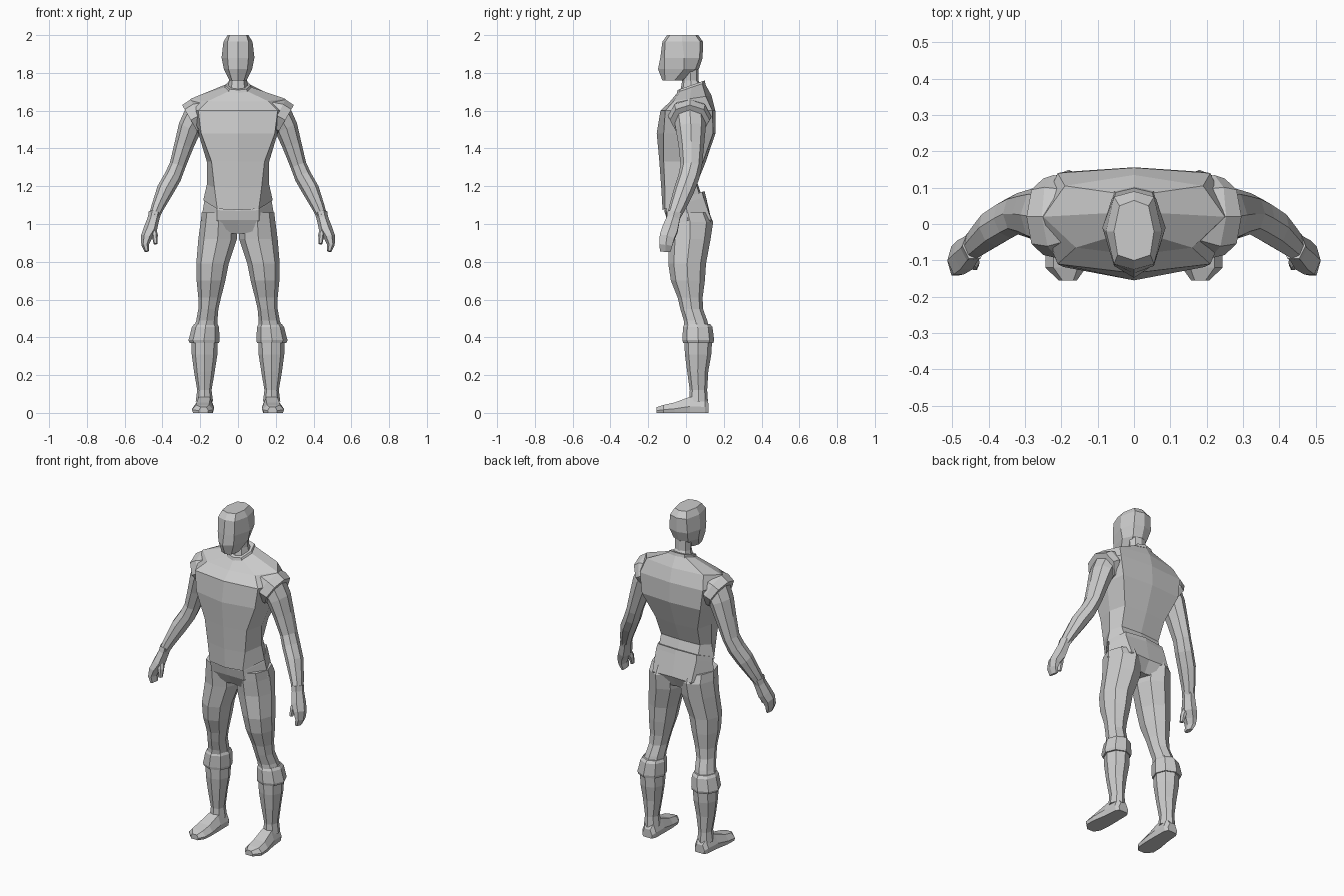
import bpy
import bmesh
import math
from mathutils import Vector

grey = bpy.data.materials.new("light_grey")
grey.diffuse_color = (0.6, 0.6, 0.6, 1)


def loft(name, rings):
    """Skin a list of equal-length point rings and cap both ends."""
    bm = bmesh.new()
    loops = [[bm.verts.new(p) for p in ring] for ring in rings]
    n = len(loops[0])
    for a, b in zip(loops, loops[1:]):
        for i in range(n):
            j = (i + 1) % n
            bm.faces.new((a[i], a[j], b[j], b[i]))
    bm.faces.new(loops[0])
    bm.faces.new(loops[-1])
    bmesh.ops.recalc_face_normals(bm, faces=bm.faces)
    mesh = bpy.data.meshes.new(name)
    bm.to_mesh(mesh)
    bm.free()
    mesh.materials.append(grey)
    obj = bpy.data.objects.new(name, mesh)
    bpy.context.collection.objects.link(obj)


def body_loft(name, rows):
    """Symmetric eight-sided sections: z, tilt, front y, front corner x/y,
    side x/y, back corner x/y, back y."""
    rings = []
    for z, tilt, fy, cx, cy, sx, sy, bx, by, back in rows:
        half = [(cx, cy), (sx, sy), (bx, by)]
        pts = [(0, fy)] + half + [(0, back)] + [(-x, y) for x, y in reversed(half)]
        rings.append([(x, y, z + tilt * y) for x, y in pts])
    loft(name, rings)


def limb_loft(name, rows, n=8, flat=False):
    """Tube on both sides of the body: centre x/y/z, half width, half depth."""
    centres = [Vector(r[:3]) for r in rows]
    for side, s in (("right", -1), ("left", 1)):
        rings = []
        for i, (c, r) in enumerate(zip(centres, rows)):
            t = centres[min(i + 1, len(rows) - 1)] - centres[max(i - 1, 0)]
            t = Vector((0, 0, -1)) if flat else t.normalized()
            v = (Vector((0, 1, 0)) - t * t.y).normalized()
            u = t.cross(v)
            ring = []
            for k in range(n):
                a = 2 * math.pi * k / n
                p = c + u * r[3] * math.cos(a) + v * r[4] * math.sin(a)
                ring.append((s * p.x, p.y, p.z))
            rings.append(ring)
        loft(f"{side}_{name}", rings)


# Head and neck
body_loft("head", [
    (2.00, 0, -.10, .045, -.085, .055, -.02, .04, .05, .065),
    (1.965, 0, -.125, .055, -.11, .077, -.02, .055, .075, .09),
    (1.88, 0, -.136, .055, -.115, .087, -.01, .06, .072, .088),
    (1.82, 0, -.148, .05, -.115, .075, -.01, .048, .05, .068),
    (1.76, 0, -.125, .032, -.11, .045, -.06, .03, -.02, -.015)])
body_loft("neck", [
    (1.84, 0, -.03, .03, -.02, .052, .02, .035, .055, .065),
    (1.76, 0, -.02, .03, -.01, .047, .025, .035, .055, .065),
    (1.69, .35, -.035, .04, -.02, .058, .03, .045, .08, .09)])

# Shirt with a thin collar
body_loft("shirt", [
    (1.715, .35, -.042, .045, -.03, .068, .03, .05, .085, .097),
    (1.66, .15, -.085, .16, -.065, .25, .02, .19, .105, .135),
    (1.60, 0, -.135, .21, -.11, .265, .02, .21, .14, .155),
    (1.48, 0, -.155, .195, -.118, .21, .02, .195, .143, .156),
    (1.33, 0, -.141, .14, -.118, .165, -.01, .14, .09, .105),
    (1.21, .15, -.131, .125, -.112, .165, -.01, .13, .052, .06),
    (1.13, .45, -.124, .11, -.112, .184, -.01, .13, .07, .078)])
body_loft("collar", [
    (1.725, .35, -.044, .045, -.032, .066, .03, .05, .087, .099),
    (1.705, .35, -.05, .05, -.036, .075, .03, .055, .09, .103)])

# Sleeve caps and arms
limb_loft("sleeve", [
    (.17, .025, 1.585, .085, .10),
    (.215, .02, 1.57, .096, .115),
    (.25, .02, 1.55, .092, .105)])
limb_loft("arm", [
    (.22, .02, 1.57, .07, .085),
    (.255, .025, 1.51, .062, .08),
    (.285, .028, 1.42, .052, .068),
    (.32, .028, 1.31, .043, .057),
    (.345, .015, 1.25, .046, .056),
    (.385, -.01, 1.18, .046, .054),
    (.425, -.045, 1.09, .034, .044),
    (.445, -.065, 1.04, .028, .036)])

# Gloved hands with fingers and thumb
limb_loft("glove", [
    (.44, -.06, 1.06, .033, .042),
    (.447, -.067, 1.03, .031, .04),
    (.465, -.085, .97, .036, .048),
    (.485, -.10, .93, .03, .046),
    (.492, -.107, .89, .02, .04),
    (.482, -.11, .855, .012, .032)], n=6)
limb_loft("thumb", [
    (.455, -.085, .985, .02, .022),
    (.44, -.105, .94, .016, .02),
    (.437, -.115, .895, .01, .014)], n=6)

# Trousers: hips with raised belt, then legs
body_loft("hips", [
    (1.14, .35, -.112, .11, -.10, .176, 0, .13, .085, .098),
    (1.11, .35, -.115, .11, -.105, .18, 0, .135, .092, .105),
    (1.02, 0, -.10, .11, -.10, .196, .01, .13, .135, .13),
    (.95, 0, -.05, .09, -.075, .13, .02, .10, .11, .09)])
limb_loft("leg", [
    (.10, .01, 1.06, .092, .112),
    (.103, .022, 1.01, .095, .122),
    (.108, .02, .92, .102, .11),
    (.135, .006, .79, .086, .10),
    (.143, .01, .70, .076, .09),
    (.15, .022, .61, .06, .066),
    (.157, .03, .55, .053, .06),
    (.165, .05, .49, .056, .062),
    (.178, .062, .42, .066, .07)], flat=True)

# Tall boots: flared cuff, shaft, foot
limb_loft("boot_cuff", [
    (.17, .06, .47, .062, .068),
    (.172, .062, .455, .072, .078),
    (.18, .065, .385, .082, .084),
    (.178, .065, .37, .078, .08)], flat=True)
limb_loft("boot_shaft", [
    (.177, .065, .40, .07, .074),
    (.177, .064, .31, .068, .07),
    (.178, .062, .22, .055, .056),
    (.178, .066, .12, .038, .046),
    (.178, .066, .06, .046, .05)], flat=True)
for side, s in (("right", -1), ("left", 1)):
    rings = []
    for y, x, w, top in [(.12, .175, .032, .05), (.10, .175, .045, .08),
                         (.02, .178, .05, .085), (-.06, .185, .058, .055),
                         (-.12, .188, .056, .042), (-.155, .182, .025, .03)]:
        section = [(-.9, 0), (.9, 0), (1, .4), (.6, 1), (-.6, 1), (-1, .4)]
        rings.append([(s * (x + w * a), y, top * b) for a, b in section])
    loft(f"{side}_boot_foot", rings)
